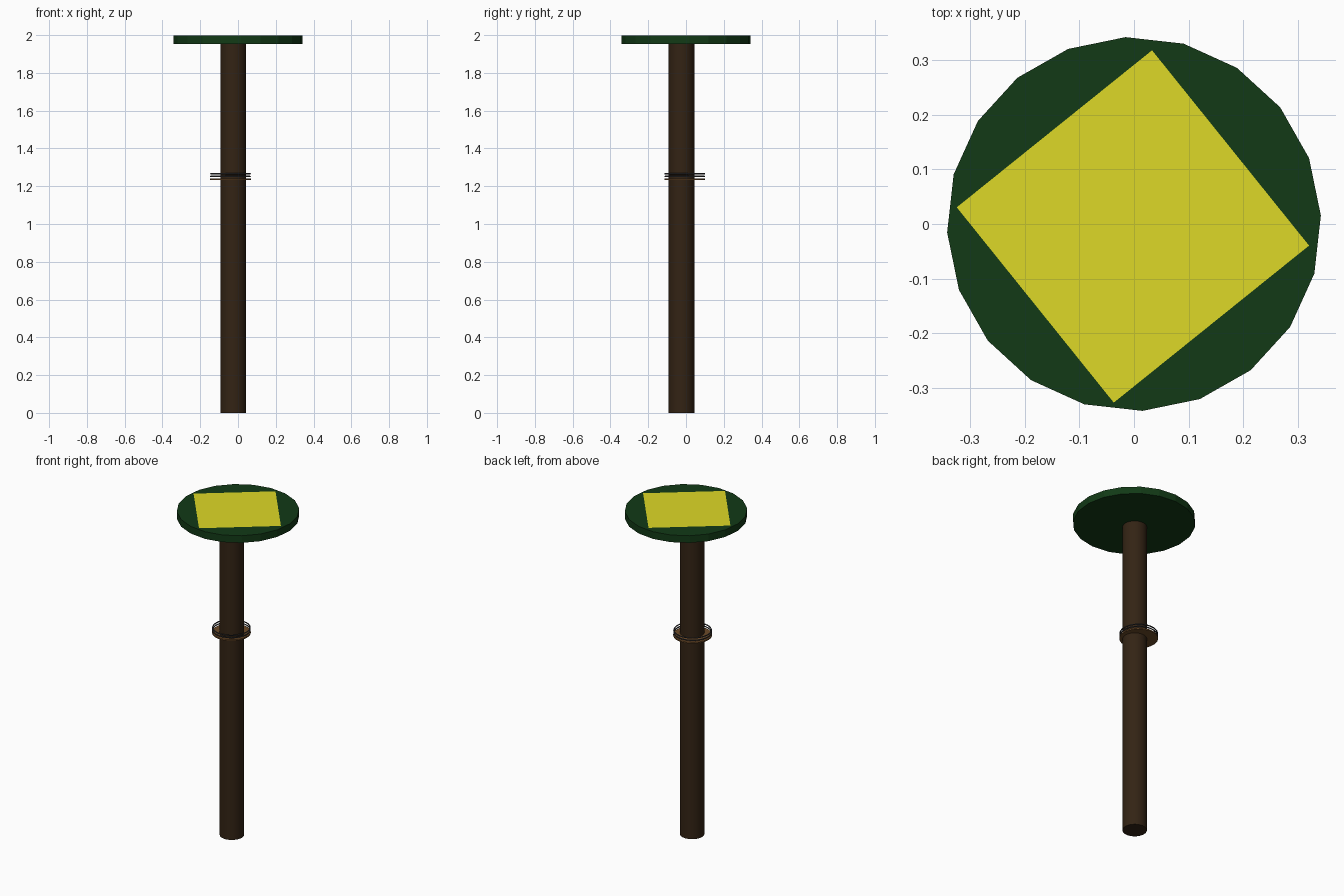
import bpy
from math import radians

if "Cube" in bpy.data.objects:
    bpy.data.objects.remove(bpy.data.objects["Cube"])


def finish(name, color, smooth=False):
    ob = bpy.context.object
    ob.name = name
    mat = bpy.data.materials.new(name + "_colour")
    mat.diffuse_color = (*color, 1)
    mat.use_nodes = True
    mat.node_tree.nodes["Principled BSDF"].inputs["Base Color"].default_value = mat.diffuse_color
    ob.data.materials.append(mat)
    if smooth:
        bpy.ops.object.shade_smooth_by_angle()
    return ob


def cylinder(name, x, y, z0, z1, radius, sides, color, turn=0, smooth=False):
    bpy.ops.mesh.primitive_cylinder_add(
        vertices=sides, radius=radius, depth=z1 - z0,
        location=(x, y, (z0 + z1) / 2), rotation=(0, 0, radians(turn)))
    return finish(name, color, smooth)


# Tall post, slightly off centre
cylinder("post", -0.025, -0.024, 0, 1.96, 0.068, 32,
         (0.033, 0.017, 0.007), smooth=True)

# Faceted 20-sided top plate
cylinder("top_plate", 0, 0, 1.954, 1.998, 0.342, 20,
         (0.006, 0.042, 0.008), turn=2.6)

# Thin square sheet on the plate
bpy.ops.mesh.primitive_plane_add(
    size=0.324 * 2 ** 0.5, location=(-0.002, -0.0045, 2.0),
    rotation=(0, 0, radians(38.8)))
finish("top_sheet", (0.73, 0.69, 0.02))

# Small basket around the post: floor disc and wire rings
RX, RY = -0.04, -0.007
cylinder("basket_floor", RX, RY, 1.233, 1.241, 0.108, 32,
         (0.15, 0.07, 0.022), smooth=True)
for i, z in enumerate((1.252, 1.266)):
    bpy.ops.mesh.primitive_torus_add(
        major_segments=40, minor_segments=8, major_radius=0.1045,
        minor_radius=0.0035, location=(RX, RY, z))
    finish(f"basket_ring_{i + 1}", (0.045, 0.045, 0.05), smooth=True)
